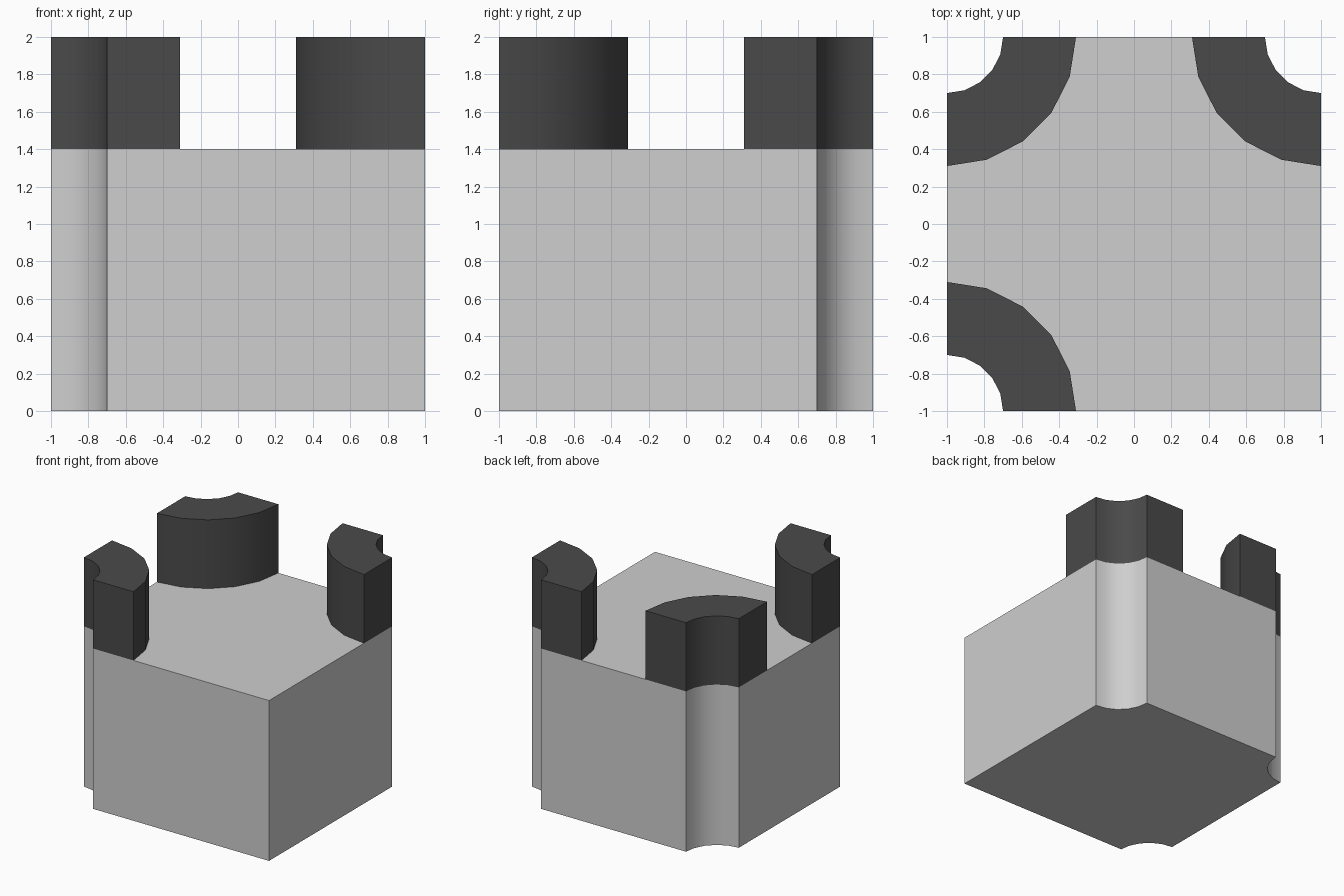
import bpy, bmesh, math

if "Cube" in bpy.data.objects:
    bpy.data.objects.remove(bpy.data.objects["Cube"], do_unlink=True)

HALF, BLOCK_TOP, TOP = 1.0, 1.4, 2.0
INNER, OUTER, STEPS = 0.30, 0.69, 5


def make_material(name, value):
    mat = bpy.data.materials.new(name)
    mat.use_nodes = True
    colour = (value, value, value, 1)
    mat.diffuse_color = colour
    mat.node_tree.nodes["Principled BSDF"].inputs["Base Color"].default_value = colour
    return mat


def corner_arc(sx, sy, radius):
    """Quarter circle round a corner, running anticlockwise seen from above."""
    start = math.atan2(-sy, -sx) - math.pi / 4
    return [(sx * HALF + radius * math.cos(start + i * math.pi / 2 / STEPS),
             sy * HALF + radius * math.sin(start + i * math.pi / 2 / STEPS))
            for i in range(STEPS + 1)]


def extrude_outline(name, outline, low, high, mat):
    bm = bmesh.new()
    base = bm.faces.new([bm.verts.new((x, y, low)) for x, y in outline])
    result = bmesh.ops.extrude_face_region(bm, geom=[base], use_keep_orig=True)
    top = [v for v in result["geom"] if isinstance(v, bmesh.types.BMVert)]
    bmesh.ops.translate(bm, verts=top, vec=(0, 0, high - low))
    bmesh.ops.recalc_face_normals(bm, faces=bm.faces)
    mesh = bpy.data.meshes.new(name)
    bm.to_mesh(mesh)
    bm.free()
    mesh.materials.append(mat)
    obj = bpy.data.objects.new(name, mesh)
    bpy.context.collection.objects.link(obj)
    bpy.ops.object.select_all(action="DESELECT")
    obj.select_set(True)
    bpy.context.view_layer.objects.active = obj
    bpy.ops.object.shade_smooth_by_angle(angle=math.radians(30))
    return obj


light_grey = make_material("light grey", 0.62)
dark_grey = make_material("dark grey", 0.068)

# Block: one square corner, three corners scooped out
notched = {"back_left": (1, 1), "back_right": (-1, 1), "front_right": (-1, -1)}
outline = [(HALF, -HALF)]
for sx, sy in notched.values():
    outline += reversed(corner_arc(sx, sy, INNER))
extrude_outline("block", outline, 0, BLOCK_TOP, light_grey)

# Curved wall standing on each scooped corner
for name, (sx, sy) in notched.items():
    ring = corner_arc(sx, sy, OUTER) + corner_arc(sx, sy, INNER)[::-1]
    extrude_outline(name + "_wall", ring, BLOCK_TOP, TOP, dark_grey)
